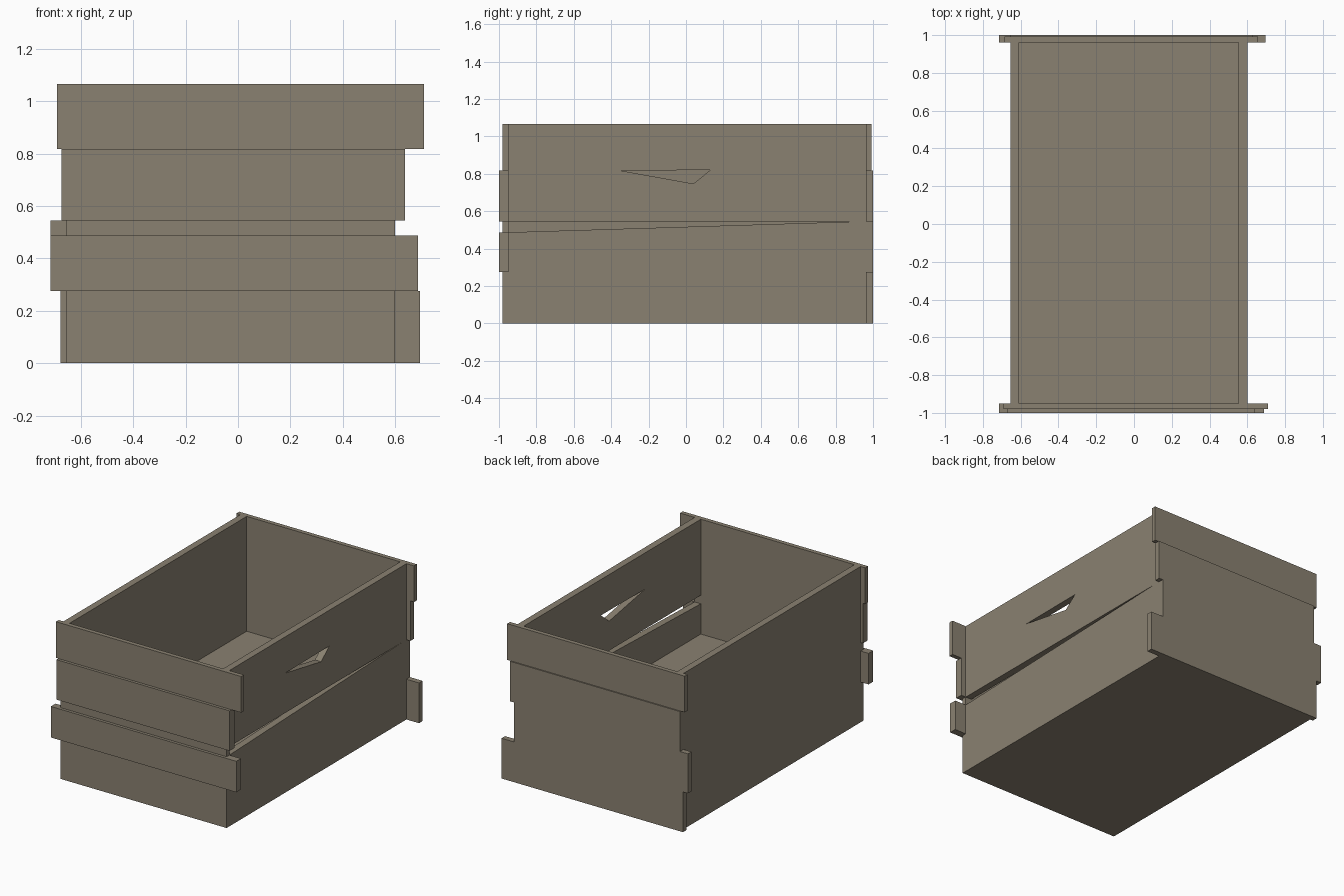
import bpy, bmesh

cube = bpy.data.objects.get("Cube")
if cube:
    bpy.data.objects.remove(cube, do_unlink=True)

# Weathered wood, one flat colour
wood = bpy.data.materials.new("weathered_wood")
wood.use_nodes = True
colour = (0.254, 0.220, 0.165, 1)
wood.diffuse_color = colour
wood.node_tree.nodes["Principled BSDF"].inputs["Base Color"].default_value = colour


def panel(name, profile, x0, x1):
    """Extrude a (y, z) outline along x from x0 to x1."""
    bm = bmesh.new()
    face = bm.faces.new([bm.verts.new((x0, y, z)) for y, z in profile])
    ext = bmesh.ops.extrude_face_region(bm, geom=[face])["geom"]
    moved = [v for v in ext if isinstance(v, bmesh.types.BMVert)]
    bmesh.ops.translate(bm, verts=moved, vec=(x1 - x0, 0, 0))
    bmesh.ops.recalc_face_normals(bm, faces=bm.faces[:])
    mesh = bpy.data.meshes.new(name)
    bm.to_mesh(mesh)
    bm.free()
    mesh.materials.append(wood)
    obj = bpy.data.objects.new(name, mesh)
    bpy.context.scene.collection.objects.link(obj)
    return obj


def board(name, x0, x1, y0, y1, z0, z1):
    return panel(name, [(y0, z0), (y1, z0), (y1, z1), (y0, z1)], x0, x1)


LEFT, RIGHT = 0.60, -0.655      # outer faces of the side walls
WALL = 0.047                    # side wall thickness
FRONT, BACK = -0.95, 0.962      # inner faces of the end walls
TOP, SEAM, FLOOR = 1.065, 0.545, 0.28

# Floor and plain side
board("floor", RIGHT + WALL, LEFT - WALL, FRONT, BACK, 0, FLOOR)
board("right_wall", RIGHT, RIGHT + WALL, FRONT, BACK, 0, TOP)

# Broken side: a slanted lower plank leaves a wedge-shaped gap
panel("left_wall_lower", [(FRONT, 0), (BACK, 0), (BACK, SEAM), (0.92, SEAM), (FRONT, 0.487)],
      LEFT - WALL, LEFT)
upper = board("left_wall_upper", LEFT - WALL, LEFT, FRONT, BACK, SEAM, TOP)

# Splintered hole in the upper plank
cutter = panel("hole_cutter", [(-0.35, 0.817), (0.04, 0.747), (0.13, 0.82)],
               LEFT - 2 * WALL, LEFT + WALL)
cutter.hide_render = True
cutter.hide_viewport = True
cut = upper.modifiers.new("hole", 'BOOLEAN')
cut.operation = 'DIFFERENCE'
cut.solver = 'EXACT'
cut.object = cutter

# End planks: name, x range, outer y, z range
front_planks = [
    ("bottom", RIGHT, LEFT, -0.98, 0, 0.275),
    ("lower", -0.715, 0.687, -1.0, 0.275, 0.487),
    ("gap_strip", RIGHT, LEFT, -0.98, 0.487, SEAM),
    ("middle", -0.673, 0.637, -1.0, SEAM, 0.818),
    ("top", -0.69, 0.71, -0.98, 0.818, TOP),
]
back_planks = [
    ("bottom", -0.677, 0.695, 1.0, 0, 0.275),
    ("lower", -0.715, LEFT, 1.0, 0.275, SEAM),
    ("middle", -0.655, 0.63, 1.0, SEAM, 0.818),
    ("top", -0.685, 0.657, 0.992, 0.818, TOP),
]
for name, x0, x1, y, z0, z1 in front_planks:
    board("front_plank_" + name, x0, x1, y, FRONT, z0, z1)
for name, x0, x1, y, z0, z1 in back_planks:
    board("back_plank_" + name, x0, x1, BACK, y, z0, z1)
